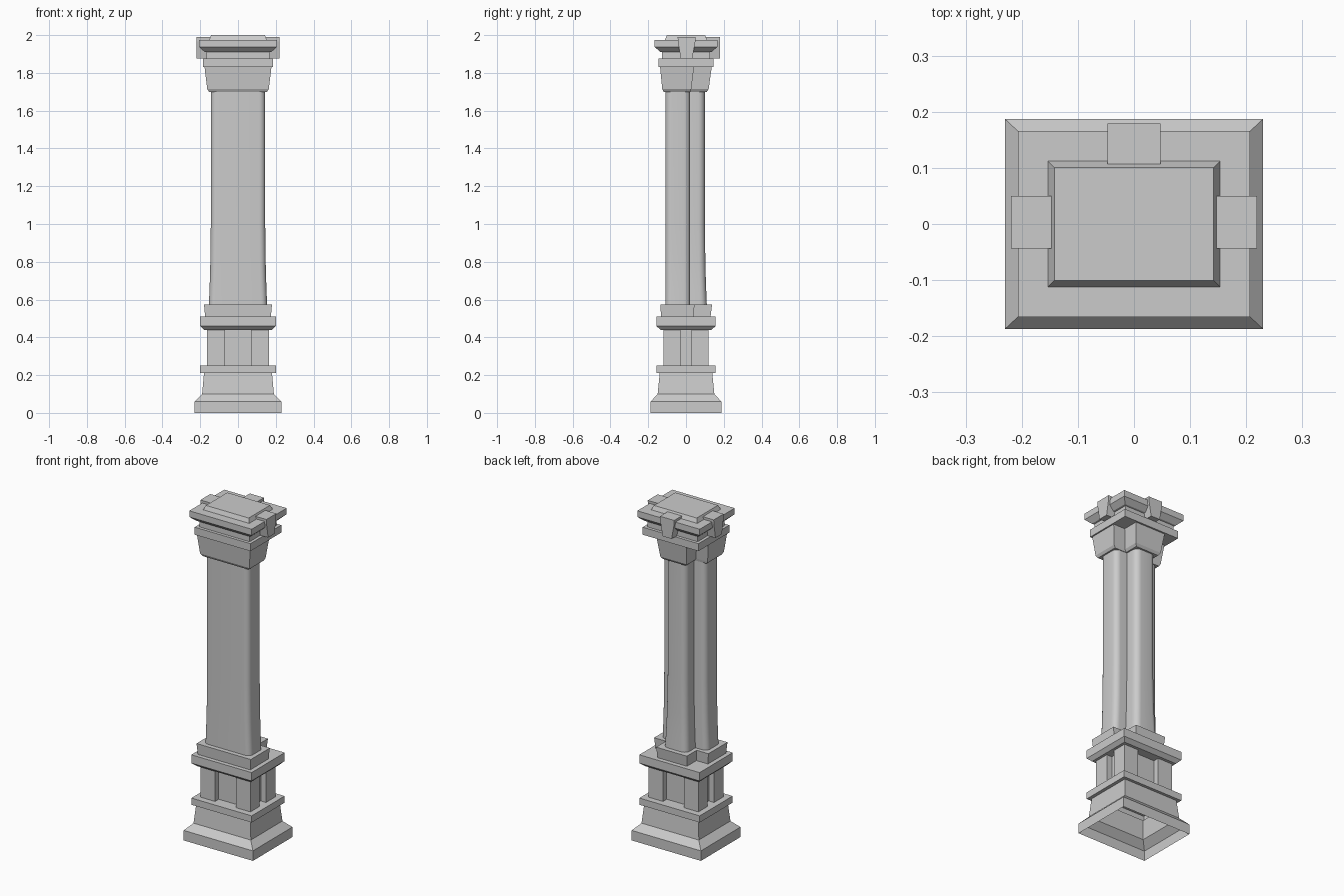
import bpy, bmesh
from math import cos, sin, pi

if "Cube" in bpy.data.objects:
    bpy.data.objects.remove(bpy.data.objects["Cube"])


def loft(name, rings, bottom=True, smooth=False):
    """Skin a stack of (z, outline) rings, outlines counter-clockwise."""
    bm = bmesh.new()
    loops = [[bm.verts.new((x, y, z)) for x, y in pts] for z, pts in rings]
    n = len(loops[0])
    for a, b in zip(loops, loops[1:]):
        for i in range(n):
            j = (i + 1) % n
            bm.faces.new((a[i], a[j], b[j], b[i]))
    if bottom:
        bm.faces.new(loops[0][::-1])
    bm.faces.new(loops[-1])
    me = bpy.data.meshes.new(name)
    bm.to_mesh(me)
    bm.free()
    ob = bpy.data.objects.new(name, me)
    bpy.context.collection.objects.link(ob)
    if smooth:
        bpy.context.view_layer.objects.active = ob
        ob.select_set(True)
        bpy.ops.object.shade_smooth_by_angle(angle=0.6)
        ob.select_set(False)
    return ob


def box(x0, x1, y0, y1):
    return [(x0, y0), (x1, y0), (x1, y1), (x0, y1)]


def rect(x, y):
    return box(-x, x, -y, y)


def tee(x, y0, split, xb, y1):
    """Wide front part with a narrower lobe at the back."""
    return [(-x, y0), (x, y0), (x, split), (xb, split),
            (xb, y1), (-xb, y1), (-xb, split), (-x, split)]


def rounded(x, y0, y1, r, seg=6):
    pts = []
    for cx, cy, a in ((x - r, y0 + r, -pi / 2), (x - r, y1 - r, 0),
                      (-x + r, y1 - r, pi / 2), (-x + r, y0 + r, pi)):
        for i in range(seg + 1):
            t = a + pi / 2 * i / seg
            pts.append((cx + r * cos(t), cy + r * sin(t)))
    return pts


# Pedestal foot, open underneath
loft("pedestal_foot", [(0, rect(.23, .187)), (.06, rect(.23, .187)),
                       (.10, rect(.19, .15)), (.21, rect(.18, .139)),
                       (.21, rect(.2, .156)), (.25, rect(.2, .156)),
                       (.25, rect(.165, .118))], bottom=False)

# Pedestal body: recessed core with four corner posts
loft("pedestal_core", [(.25, rect(.13, .083)), (.45, rect(.13, .083))])
for sx in (-1, 1):
    for sy in (-1, 1):
        xs, ys = sorted((sx * .07, sx * .165)), sorted((sy * .03, sy * .118))
        o = box(*xs, *ys)
        loft("pedestal_post", [(.25, o), (.45, o)])

loft("pedestal_cornice", [(.44, rect(.18, .135)), (.46, rect(.2, .157)),
                          (.51, rect(.2, .157))])

# Shaft base, slightly flared
loft("shaft_base", [(.51, tee(.174, -.132, .04, .097, .13)),
                    (.575, tee(.18, -.136, .045, .102, .138))])

# Shaft: wide front pilaster and narrow back lobe, both swelling at the foot
flare = [(.575, .01), (.65, .007), (.72, .0045), (.8, .0025), (1.0, 0), (1.71, 0)]
loft("front_shaft", [(z, rounded(.144 + f, -.109, .022, .032)) for z, f in flare],
     smooth=True)
loft("back_shaft", [(z, rounded(.068 + f, -.03, .1 + f, .035)) for z, f in flare],
     smooth=True)

# Capital
loft("capital", [(1.70, tee(.153, -.118, .025, .076, .11)),
                 (1.715, tee(.163, -.126, .028, .086, .12)),
                 (1.83, tee(.177, -.137, .042, .1, .136))])
loft("capital_slab", [(1.83, rect(.185, .146)), (1.875, rect(.185, .146))])

# Entablature block with overhanging cornice and raised top
loft("cornice", [(1.875, rect(.167, .128)), (1.91, rect(.167, .128)),
                 (1.912, rect(.178, .138)), (1.938, rect(.207, .166)),
                 (1.975, rect(.207, .166))])
loft("top_cap", [(1.975, rect(.153, .112)), (2.0, rect(.142, .101))])

# Keystones on both sides and the back
widths = [(1.875, .03), (1.965, .046), (1.99, .047)]
for s in (-1, 1):
    xs = sorted((s * .147, s * .219))
    loft("side_keystone", [(z, box(*xs, -w + .003, w + .003)) for z, w in widths])
loft("back_keystone", [(z, box(-w, w, .107, .179)) for z, w in widths])
